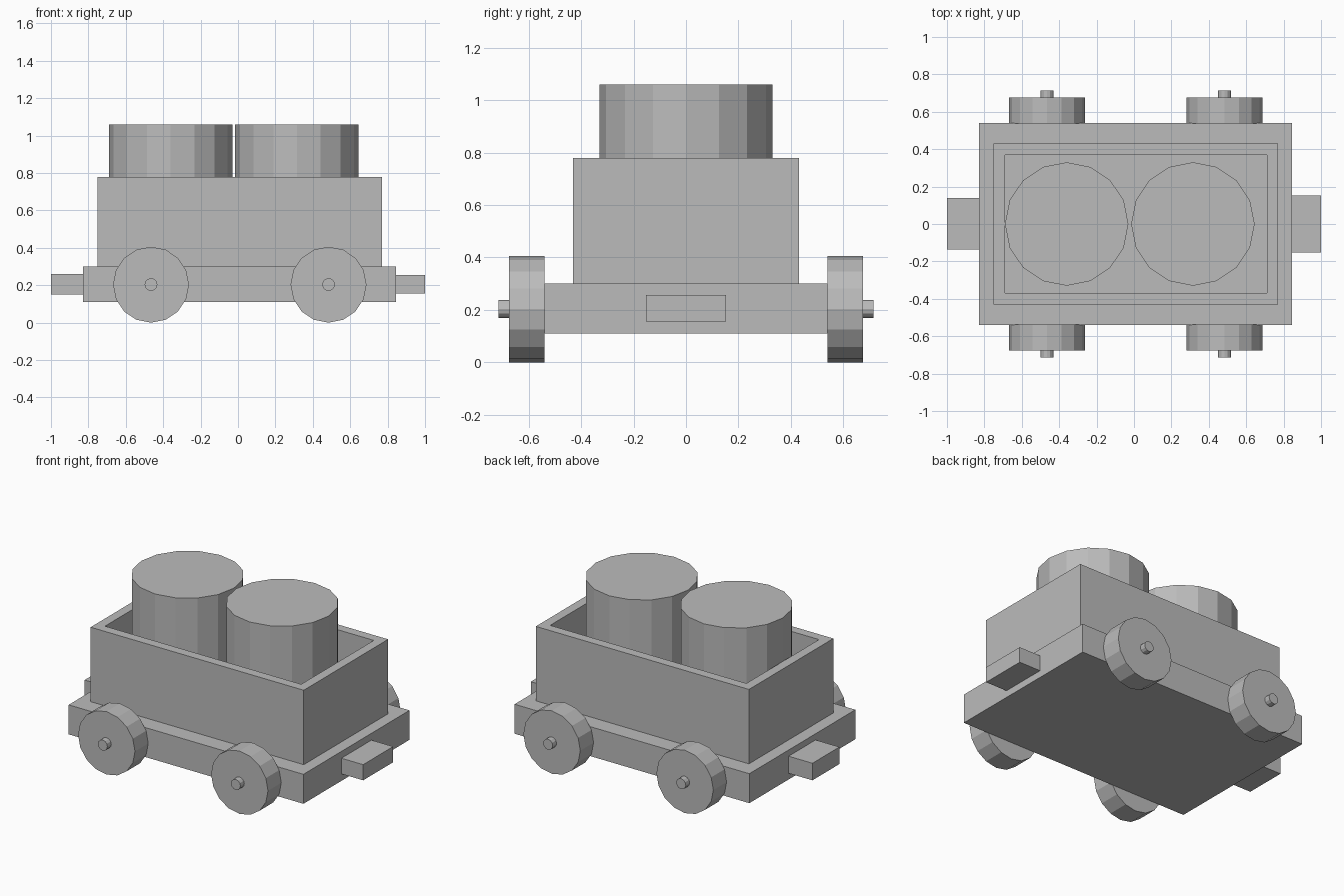
import bpy
import bmesh
import math
from mathutils import Matrix, Vector

if "Cube" in bpy.data.objects:
    bpy.data.objects.remove(bpy.data.objects["Cube"], do_unlink=True)

GREY = (0.5, 0.5, 0.5, 1.0)
grey = bpy.data.materials.new("plain_grey")
grey.use_nodes = True
grey.diffuse_color = GREY
grey.node_tree.nodes["Principled BSDF"].inputs["Base Color"].default_value = GREY


def finish(name, bm):
    mesh = bpy.data.meshes.new(name)
    bm.to_mesh(mesh)
    bm.free()
    mesh.materials.append(grey)
    obj = bpy.data.objects.new(name, mesh)
    bpy.context.collection.objects.link(obj)


def box_mesh(low, high):
    low, high = Vector(low), Vector(high)
    bm = bmesh.new()
    matrix = Matrix.Translation((low + high) / 2) @ Matrix.Diagonal((*(high - low), 1))
    bmesh.ops.create_cube(bm, size=1, matrix=matrix)
    return bm


def cylinder(name, centre, radius, depth, sides, along_y=False):
    bm = bmesh.new()
    matrix = Matrix.Translation(centre)
    if along_y:
        matrix = matrix @ Matrix.Rotation(math.pi / 2, 4, "X")
    bmesh.ops.create_cone(bm, cap_ends=True, segments=sides, radius1=radius,
                          radius2=radius, depth=depth, matrix=matrix)
    finish(name, bm)


# Chassis and the coupling block at each end
finish("chassis", box_mesh((-0.83, -0.54, 0.11), (0.845, 0.54, 0.30)))
finish("right_coupling", box_mesh((-1.0, -0.135, 0.15), (-0.82, 0.14, 0.26)))
finish("left_coupling", box_mesh((0.835, -0.153, 0.155), (1.0, 0.153, 0.256)))

# Open cargo box: the top face is inset and sunk to the floor
bm = box_mesh((-0.75, -0.43, 0.30), (0.77, 0.43, 0.78))
top = max(bm.faces, key=lambda f: f.calc_center_median().z)
bmesh.ops.inset_region(bm, faces=[top], thickness=0.085)
sunk = bmesh.ops.extrude_discrete_faces(bm, faces=[top])["faces"][0]
bmesh.ops.translate(bm, verts=sunk.verts, vec=(0, 0, -0.39))
bmesh.ops.recalc_face_normals(bm, faces=bm.faces)
finish("cargo_box", bm)

# Barrels standing on the box floor
for side, x in (("right", -0.36), ("left", 0.315)):
    cylinder(side + "_barrel", (x, 0, 0.725), 0.33, 0.67, 16)

# Axles running through the chassis, with a wheel at each end
for side, x in (("right", -0.465), ("left", 0.484)):
    cylinder(side + "_axle", (x, 0, 0.204), 0.034, 1.43, 12, True)
    for place, sign in (("front", -1), ("back", 1)):
        cylinder(f"{place}_{side}_wheel", (x, sign * 0.607, 0.203),
                 0.203, 0.137, 16, True)
